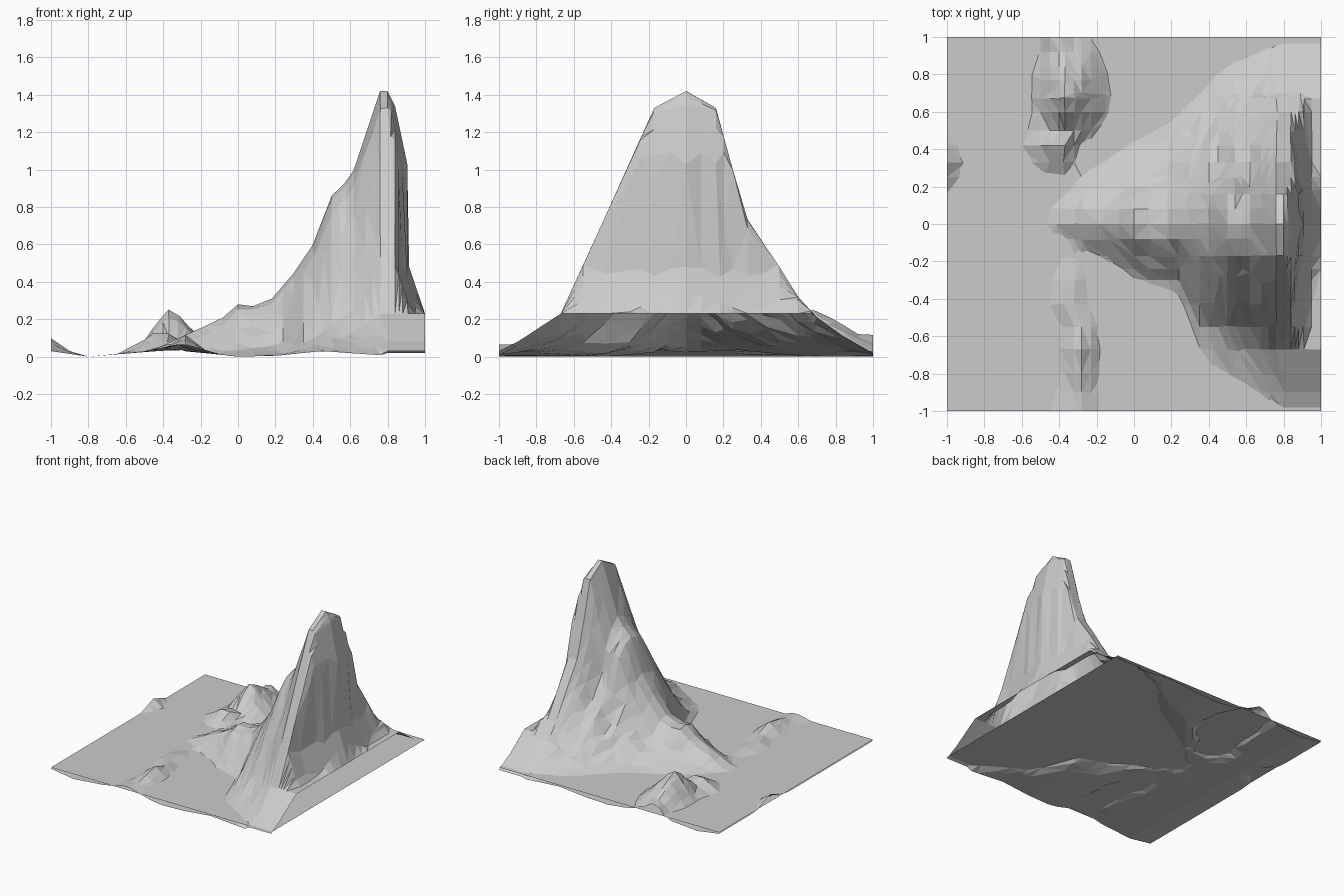
import bpy, bmesh, math, random

if "Cube" in bpy.data.objects:
    bpy.data.objects.remove(bpy.data.objects["Cube"])

random.seed(4)


def lerp(points, x):
    if x <= points[0][0]:
        return points[0][1]
    for (x0, y0), (x1, y1) in zip(points, points[1:]):
        if x <= x1:
            return y0 + (y1 - y0) * (x - x0) / (x1 - x0)
    return points[-1][1]


# Main ridge seen from the front, running along y = 0
RIDGE = [(-1, .03), (-.8, 0), (-.5, .03), (-.4, .06), (-.23, .14), (-.08, .21), (0, .28),
         (.08, .27), (.18, .31), (.3, .45), (.4, .6), (.5, .86), (.58, .94), (.62, 1.0),
         (.76, 1.42), (.8, 1.42), (.84, 1.34), (.905, 1.03), (.915, .48), (1, .23)]
# Slope across the ridge at the summit, seen from the right
SLOPE = [(-1, .03), (-.9, .08), (-.67, .23), (-.55, .49), (-.43, .75), (-.17, 1.33), (0, 1.42),
         (.16, 1.33), (.25, 1.0), (.33, .73), (.5, .48), (.6, .32), (.7, .21), (.84, .11), (1, .02)]
# Reach of the slopes toward the front and the back
REACH_FRONT = [(-.4, .15), (-.1, .32), (.12, .48), (.23, .44), (.36, .8), (.5, .86), (.7, .95), (.8, 1)]
REACH_BACK = [(-.4, .45), (-.2, .55), (0, .62), (.2, .72), (.4, .86), (.55, .94), (.8, 1)]
# Seabed, left to right
SEABED = [(-1, .03), (-.8, 0), (-.5, .025), (-.35, .035), (-.1, .012), (0, 0), (.2, .005),
          (.45, .03), (.8, .005), (1, .02)]
# Islets: x, y, height, radius left, radius right, radius front, radius back
ISLETS = [(-.37, .67, .25, .19, .28, .28, .45), (-.4, .38, .14, .26, .14, .1, .3),
          (-.42, 1, .12, .12, .2, .4, .1), (-.28, -.67, .11, .16, .14, .5, .3),
          (-.35, -.4, .07, .18, .2, .3, .4), (-.3, -1, .06, .3, .25, .1, .4),
          (-1, .33, .09, .1, .14, .25, .25)]


def cone(x, y, cx, cy, h, left, right, front, back):
    dx = (x - cx) / (right if x > cx else left)
    dy = (y - cy) / (back if y > cy else front)
    return h * max(0, 1 - math.hypot(dx, dy))


def height(x, y):
    if x >= .8:
        # Right cliff, bowed outward at the middle
        bow = .07 * min(1, abs(y) / .45) if x > .8 else 0
        z = min(lerp(RIDGE, x + bow), lerp(SLOPE, y))
    else:
        reach = lerp(REACH_BACK if y > 0 else REACH_FRONT, x)
        z = lerp(RIDGE, x) * lerp(SLOPE, y / reach) / 1.42 if abs(y) < reach else 0
    # Gullies on the back flank beside the rocky outcrop
    z -= cone(x, y, .62, .2, .18, .1, .12, .14, .2)
    z -= cone(x, y, .48, .28, .12, .08, .1, .14, .2)
    z = max(z, lerp(SEABED, x))
    for islet in ISLETS:
        z = max(z, cone(x, y, *islet) + lerp(SEABED, x) * .3)
    if .1 < z < 1.3 and 0 < abs(y) < .99 and x < .8:
        z += random.uniform(-.01, .01)
    return max(0, z)


def surface(name, xs, ys, func):
    bm = bmesh.new()
    rows = [[bm.verts.new((x, y, func(x, y))) for x in xs] for y in ys]
    for r0, r1 in zip(rows, rows[1:]):
        for i in range(len(xs) - 1):
            bm.faces.new((r0[i], r0[i + 1], r1[i + 1], r1[i]))
    if len(xs) > 2:
        bmesh.ops.triangulate(bm, faces=bm.faces[:], quad_method='SHORT_EDGE')
    mesh = bpy.data.meshes.new(name)
    bm.to_mesh(mesh)
    bm.free()
    ob = bpy.data.objects.new(name, mesh)
    bpy.context.collection.objects.link(ob)
    return ob


# Mountain and islets as one open terrain sheet, simplified into larger facets
xs = sorted({p[0] for p in RIDGE} | {-.9, -.65, -.57, -.45, -.37, -.32, -.28, -.15, .24, .35, .45,
                                     .54, .68, .72, .82, .86, .88, .95})
ys = sorted({p[0] for p in SLOPE} | {-.8, -.3, -.24, -.08, .08, .2, .42, .67, .77, .92})
terrain = surface("mountain_terrain", xs, ys, height)
facets = terrain.modifiers.new("facets", 'DECIMATE')
facets.ratio = .5

# Flat water sheet
surface("water_surface", [-1, 1], [-1, 1], lambda x, y: .04)
